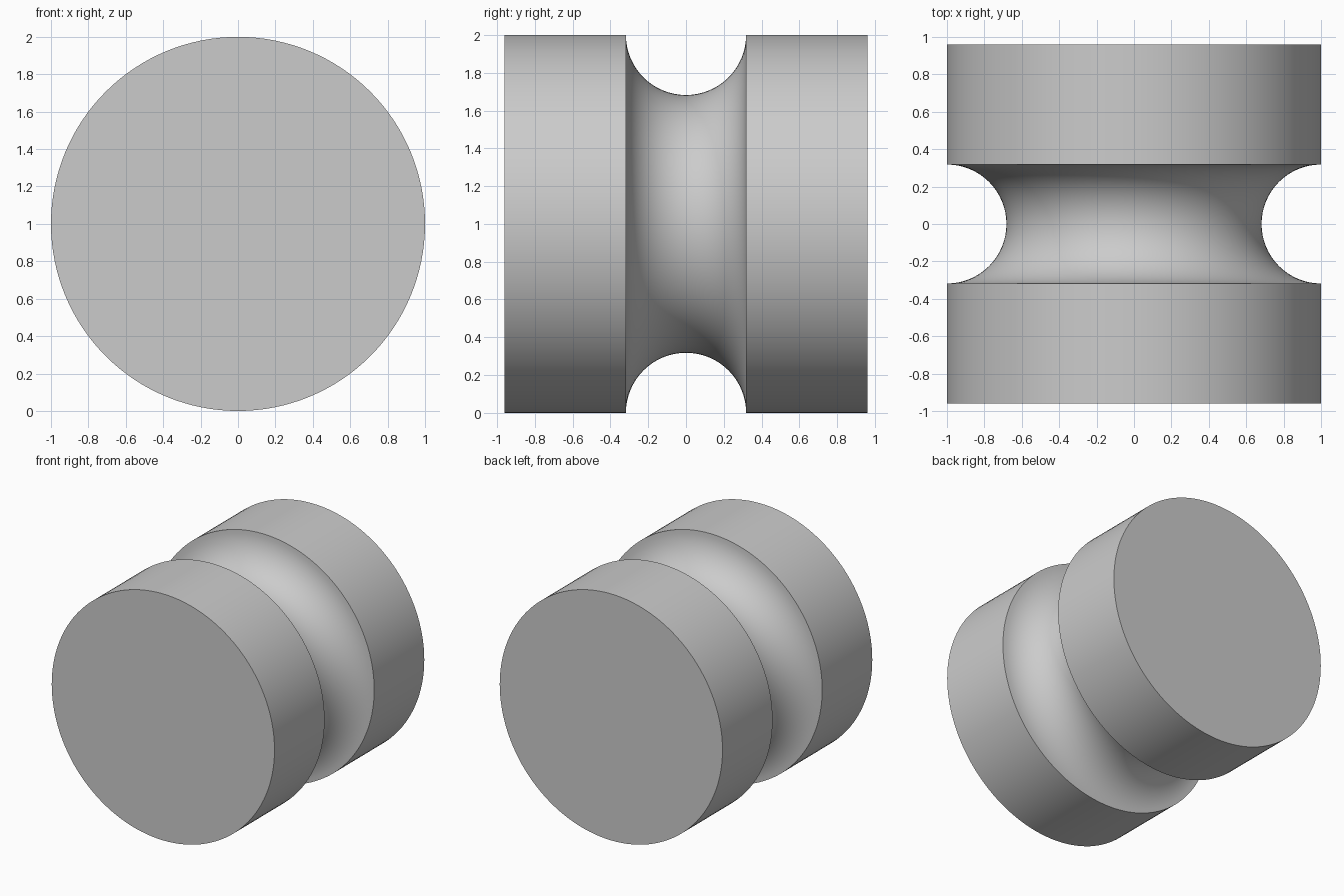
import bpy
import bmesh
from math import cos, sin, pi, radians
from mathutils import Vector

RADIUS = 1.0
HALF_LENGTH = 0.96
GROOVE = 0.318
SIDES = 128
ARC_STEPS = 32

default = bpy.data.objects.get("Cube")
if default:
    bpy.data.objects.remove(default, do_unlink=True)

# Plain grey material
grey = bpy.data.materials.new("light_grey")
grey.use_nodes = True
colour = (0.6, 0.6, 0.6, 1.0)
grey.diffuse_color = colour
grey.node_tree.nodes["Principled BSDF"].inputs["Base Color"].default_value = colour

# Half section: outer rims with a semicircular groove between them
profile = [(RADIUS, -HALF_LENGTH)]
for i in range(ARC_STEPS + 1):
    a = pi * i / ARC_STEPS
    profile.append((RADIUS - GROOVE * sin(a), -GROOVE * cos(a)))
profile.append((RADIUS, HALF_LENGTH))

# Revolve the section around the y axis
bm = bmesh.new()
verts = [bm.verts.new((r, y, RADIUS)) for r, y in profile]
edges = [bm.edges.new(pair) for pair in zip(verts, verts[1:])]
bmesh.ops.spin(bm, geom=verts + edges, cent=Vector((0, 0, RADIUS)),
               axis=Vector((0, 1, 0)), angle=2 * pi, steps=SIDES)
bmesh.ops.remove_doubles(bm, verts=bm.verts, dist=0.0001)

# Flat end caps
rims = [e for e in bm.edges if e.is_boundary]
bmesh.ops.holes_fill(bm, edges=rims, sides=0)
bmesh.ops.recalc_face_normals(bm, faces=bm.faces)

mesh = bpy.data.meshes.new("grooved_roller")
bm.to_mesh(mesh)
bm.free()
mesh.materials.append(grey)
roller = bpy.data.objects.new("grooved_roller", mesh)
bpy.context.collection.objects.link(roller)

# Smooth curved surfaces, crisp rims
bpy.ops.object.select_all(action="DESELECT")
roller.select_set(True)
bpy.context.view_layer.objects.active = roller
bpy.ops.object.shade_smooth_by_angle(angle=radians(30))
